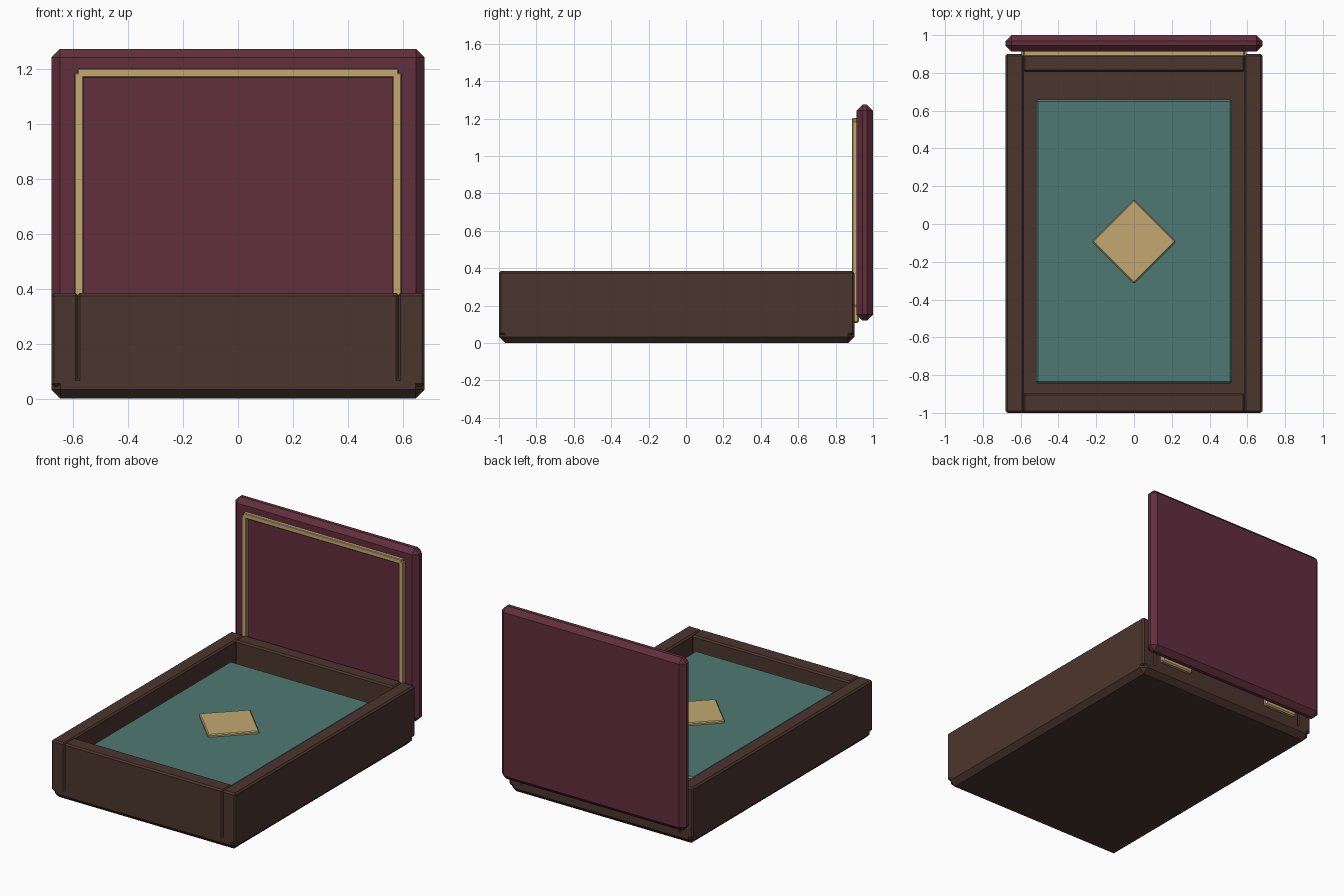
import bpy, bmesh, math
from mathutils import Matrix

if "Cube" in bpy.data.objects:
    bpy.data.objects.remove(bpy.data.objects["Cube"])


def material(name, rgb):
    lin = [((c / 255 + 0.055) / 1.055) ** 2.4 for c in rgb]
    m = bpy.data.materials.new(name)
    m.diffuse_color = (*lin, 1)
    m.use_nodes = True
    m.node_tree.nodes["Principled BSDF"].inputs["Base Color"].default_value = m.diffuse_color
    return m


WOOD = material("dark wood", (75, 53, 45))
MAROON = material("maroon", (97, 46, 61))
GOLD = material("brass", (195, 169, 113))
TEAL = material("teal felt", (79, 121, 116))


def box(name, lo, hi, mat, bevel, turn=0):
    """Chamfered box between two corners, optionally turned about z."""
    bm = bmesh.new()
    bmesh.ops.create_cube(bm, size=1)
    size = [h - l for l, h in zip(lo, hi)]
    bmesh.ops.scale(bm, vec=size, verts=bm.verts)
    bmesh.ops.rotate(bm, matrix=Matrix.Rotation(turn, 3, 'Z'), verts=bm.verts)
    bmesh.ops.bevel(bm, geom=bm.edges[:], offset=bevel, segments=1, affect='EDGES')
    me = bpy.data.meshes.new(name)
    bm.to_mesh(me)
    bm.free()
    me.materials.append(mat)
    ob = bpy.data.objects.new(name, me)
    ob.location = [(l + h) / 2 for l, h in zip(lo, hi)]
    bpy.context.collection.objects.link(ob)
    return ob


# Box body: base and four walls
box("base", (-0.68, -1, 0), (0.68, 0.9, 0.1), WOOD, 0.033)
box("front_wall", (-0.586, -1, 0.045), (0.586, -0.895, 0.385), WOOD, 0.01)
box("back_wall", (-0.586, 0.805, 0.045), (0.586, 0.9, 0.385), WOOD, 0.01)

# Felt lining block and diamond inlay
box("felt_lining", (-0.52, -0.845, 0.08), (0.52, 0.66, 0.32), TEAL, 0.012)
r = 0.222 / math.sqrt(2)
box("diamond_inlay", (-r, -0.093 - r, 0.312), (r, -0.093 + r, 0.337), GOLD, 0.006, math.pi / 4)

# Open lid with trim frame on its inner face
box("lid", (-0.68, 0.912, 0.12), (0.68, 1, 1.275), MAROON, 0.032)
for name, z in (("trim_top", 1.17), ("trim_bottom", 0.2)):
    box(name, (-0.585, 0.888, z), (0.585, 0.916, z + 0.033), GOLD, 0.004)

# Mirrored parts: side walls, trim sides and hinges
for side, s in (("left", -1), ("right", 1)):
    def mirrored(name, x0, x1, y0, y1, z0, z1, mat, bevel):
        a, b = sorted((s * x0, s * x1))
        box(f"{name}_{side}", (a, y0, z0), (b, y1, z1), mat, bevel)

    mirrored("side_wall", 0.582, 0.68, -1, 0.9, 0.045, 0.385, WOOD, 0.01)
    mirrored("trim_side", 0.563, 0.596, 0.888, 0.916, 0.2, 1.187, GOLD, 0.004)
    mirrored("hinge", 0.3, 0.54, 0.89, 0.925, 0.108, 0.2, GOLD, 0.008)
